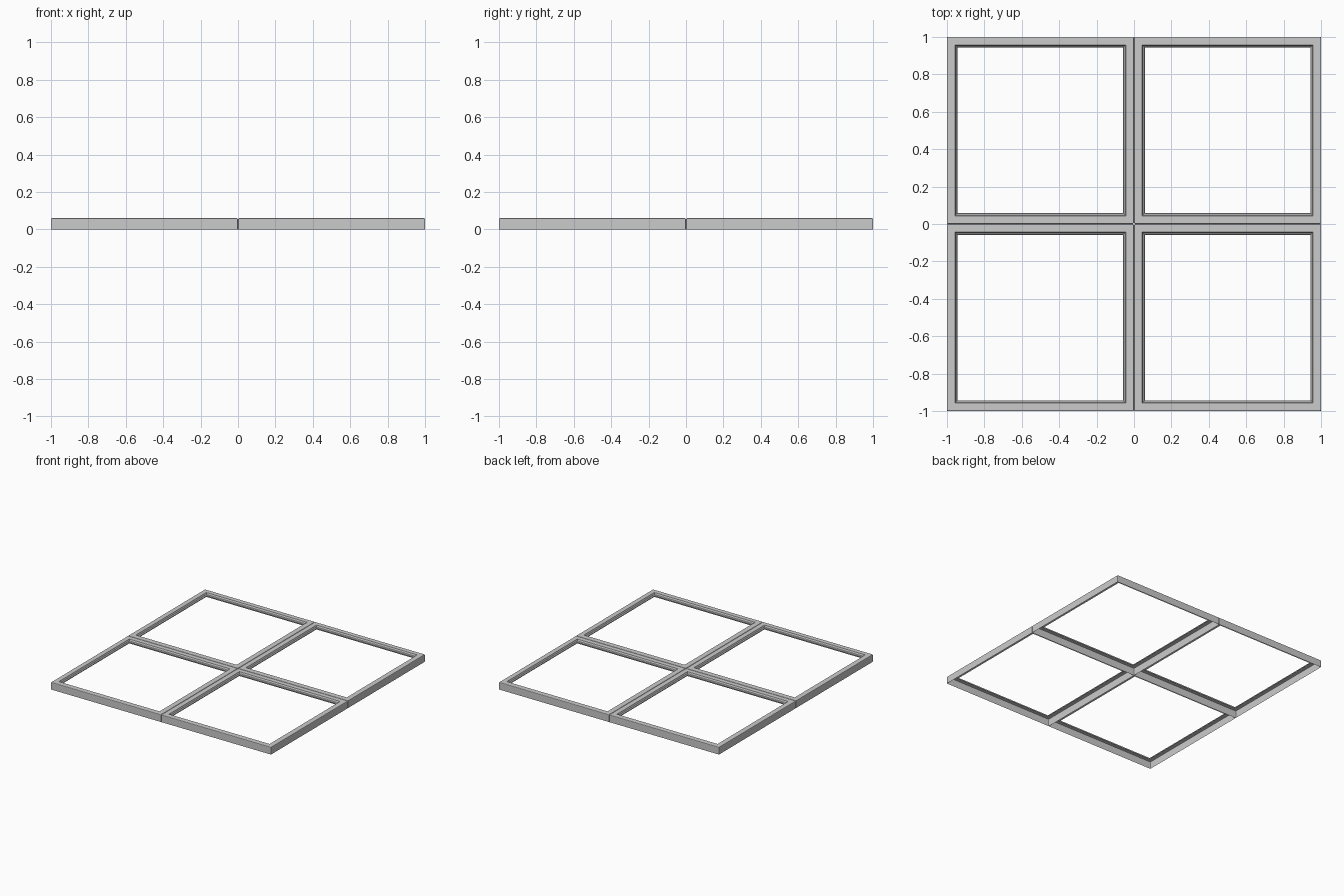
import bpy, bmesh

if "Cube" in bpy.data.objects:
    bpy.data.objects.remove(bpy.data.objects["Cube"])

HALF = 0.4995         # half side of one frame
CENTRE = 1 - HALF     # leaves a hairline seam between neighbours

# bar cross-section, open underneath: (inset from outer edge, height)
PROFILE = [(0, 0), (0, 0.06), (0.042, 0.06), (0.047, 0.047),
           (0.055, 0.043), (0.057, 0.037)]


def make_frame(name, cx, cy):
    bm = bmesh.new()
    # mitred square rings, one per profile point
    rings = []
    for inset, z in PROFILE:
        r = HALF - inset
        rings.append([bm.verts.new((sx * r, sy * r, z))
                      for sx, sy in ((-1, -1), (1, -1), (1, 1), (-1, 1))])
    for a, b in zip(rings, rings[1:]):
        for i in range(4):
            j = (i + 1) % 4
            bm.faces.new((a[i], a[j], b[j], b[i]))

    # softened outer top rim and outer corners
    outer, rim = set(rings[0] + rings[1]), set(rings[1])
    edges = [e for e in bm.edges
             if all(v in outer for v in e.verts)
             and any(v in rim for v in e.verts)]
    bmesh.ops.bevel(bm, geom=edges, offset=0.005, segments=2,
                    profile=0.5, affect='EDGES')

    mesh = bpy.data.meshes.new(name)
    bm.to_mesh(mesh)
    bm.free()
    obj = bpy.data.objects.new(name, mesh)
    obj.location = (cx, cy, 0)
    bpy.context.collection.objects.link(obj)


# four frames in a two by two grid
for side, sx in (("left", -1), ("right", 1)):
    for depth, sy in (("front", -1), ("back", 1)):
        make_frame(f"{depth}_{side}_frame", sx * CENTRE, sy * CENTRE)
